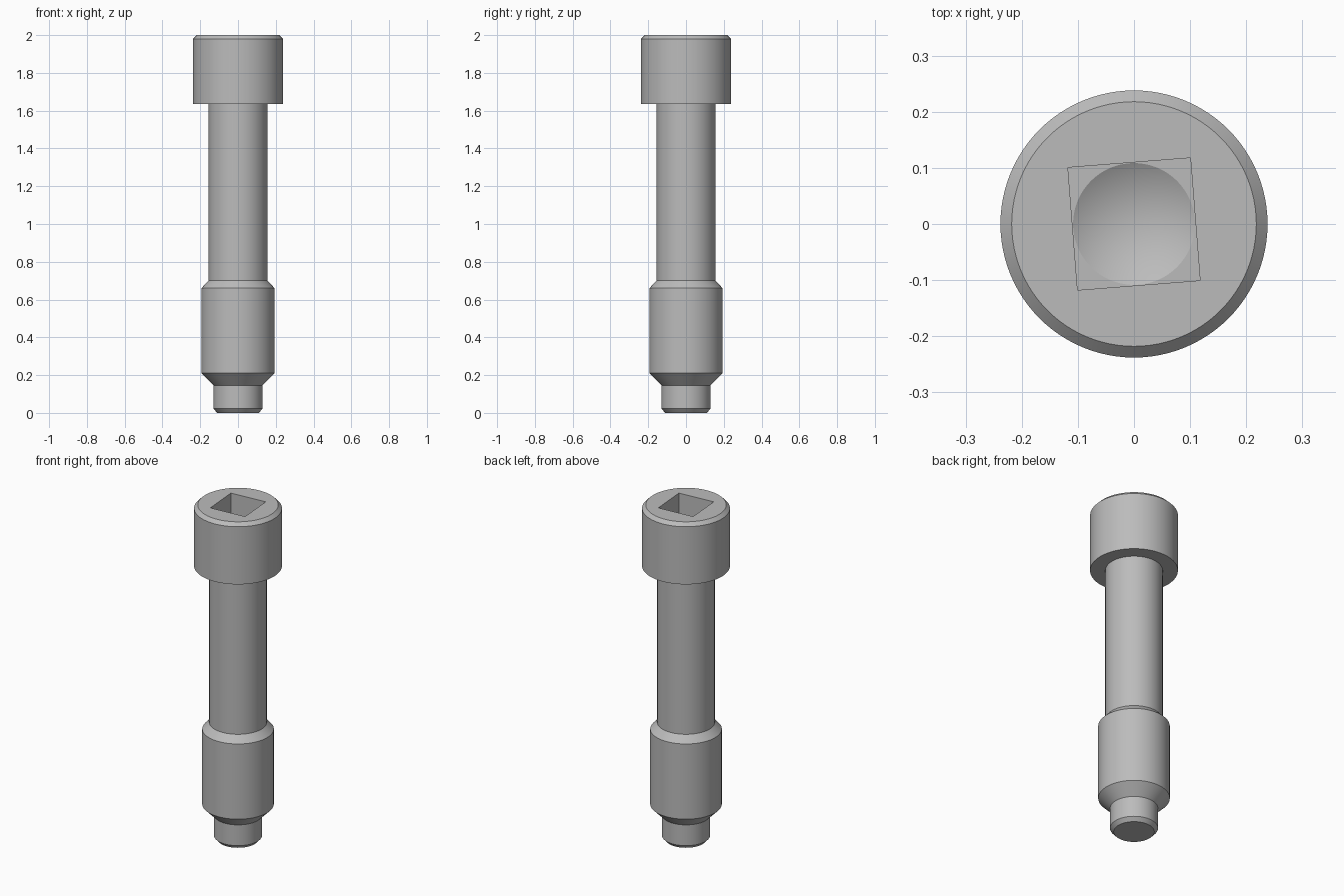
import bpy, bmesh
from math import radians, tan
from mathutils import Matrix

SEGMENTS = 96
SOCKET_HALF = 0.1095
SOCKET_FLOOR = 1.80

cube = bpy.data.objects.get("Cube")
if cube:
    bpy.data.objects.remove(cube, do_unlink=True)

# Material
steel = bpy.data.materials.new("plain_steel_grey")
steel.use_nodes = True
grey = (0.5, 0.5, 0.5, 1)
steel.diffuse_color = grey
steel.node_tree.nodes["Principled BSDF"].inputs["Base Color"].default_value = grey


def finish(bm, name):
    bmesh.ops.recalc_face_normals(bm, faces=bm.faces)
    mesh = bpy.data.meshes.new(name)
    bm.to_mesh(mesh)
    bm.free()
    mesh.materials.append(steel)
    obj = bpy.data.objects.new(name, mesh)
    bpy.context.collection.objects.link(obj)
    return obj


def lathe(name, profile):
    """Turn (radius, height) points about z; flat ends become single faces."""
    bm = bmesh.new()
    rings = []
    for radius, height in profile:
        if radius == 0:
            rings.append([bm.verts.new((0, 0, height))])
            continue
        ring = bmesh.ops.create_circle(bm, segments=SEGMENTS, radius=radius,
                                       matrix=Matrix.Translation((0, 0, height)))
        rings.append(ring["verts"])
    for low, high in zip(rings, rings[1:]):
        for i in range(SEGMENTS):
            j = (i + 1) % SEGMENTS
            if len(low) == 1:
                bm.faces.new((low[0], high[j], high[i]))
            else:
                bm.faces.new((low[i], low[j], high[j], high[i]))
    for end in (rings[0], rings[-1]):
        if len(end) > 1:
            bm.faces.new(end)
    return finish(bm, name)


# Turned body: pilot tip, thick lower section, slim shank, chamfered head
screw = lathe("socket_head_screw", [
    (0.110, 0), (0.130, 0.022), (0.130, 0.146), (0.194, 0.21),
    (0.194, 0.66), (0.156, 0.70), (0.156, 1.635), (0.238, 1.635),
    (0.238, 1.98), (0.218, 2)])

# Square drive socket, slightly turned
bm = bmesh.new()
bmesh.ops.create_cube(bm, size=1)
bmesh.ops.scale(bm, vec=(2 * SOCKET_HALF, 2 * SOCKET_HALF, 0.4), verts=bm.verts)
bmesh.ops.translate(bm, vec=(0, 0, SOCKET_FLOOR + 0.2), verts=bm.verts)
bmesh.ops.rotate(bm, matrix=Matrix.Rotation(radians(4.5), 3, "Z"), verts=bm.verts)
square_cutter = finish(bm, "square_socket_cutter")

# Conical drill point under the socket
drill_radius = SOCKET_HALF - 0.001
drill_cutter = lathe("drill_point_cutter", [
    (0, SOCKET_FLOOR - drill_radius * tan(radians(30))),
    (drill_radius, SOCKET_FLOOR), (drill_radius, SOCKET_FLOOR + 0.1)])

bpy.ops.object.select_all(action="DESELECT")
screw.select_set(True)
bpy.context.view_layer.objects.active = screw
for cutter in (square_cutter, drill_cutter):
    cutter.hide_render = True
    cut = screw.modifiers.new(cutter.name, "BOOLEAN")
    cut.operation = "DIFFERENCE"
    cut.solver = "EXACT"
    cut.object = cutter
    bpy.ops.object.modifier_apply(modifier=cut.name)
    bpy.data.objects.remove(cutter, do_unlink=True)

bpy.ops.object.shade_smooth_by_angle(angle=radians(20))
